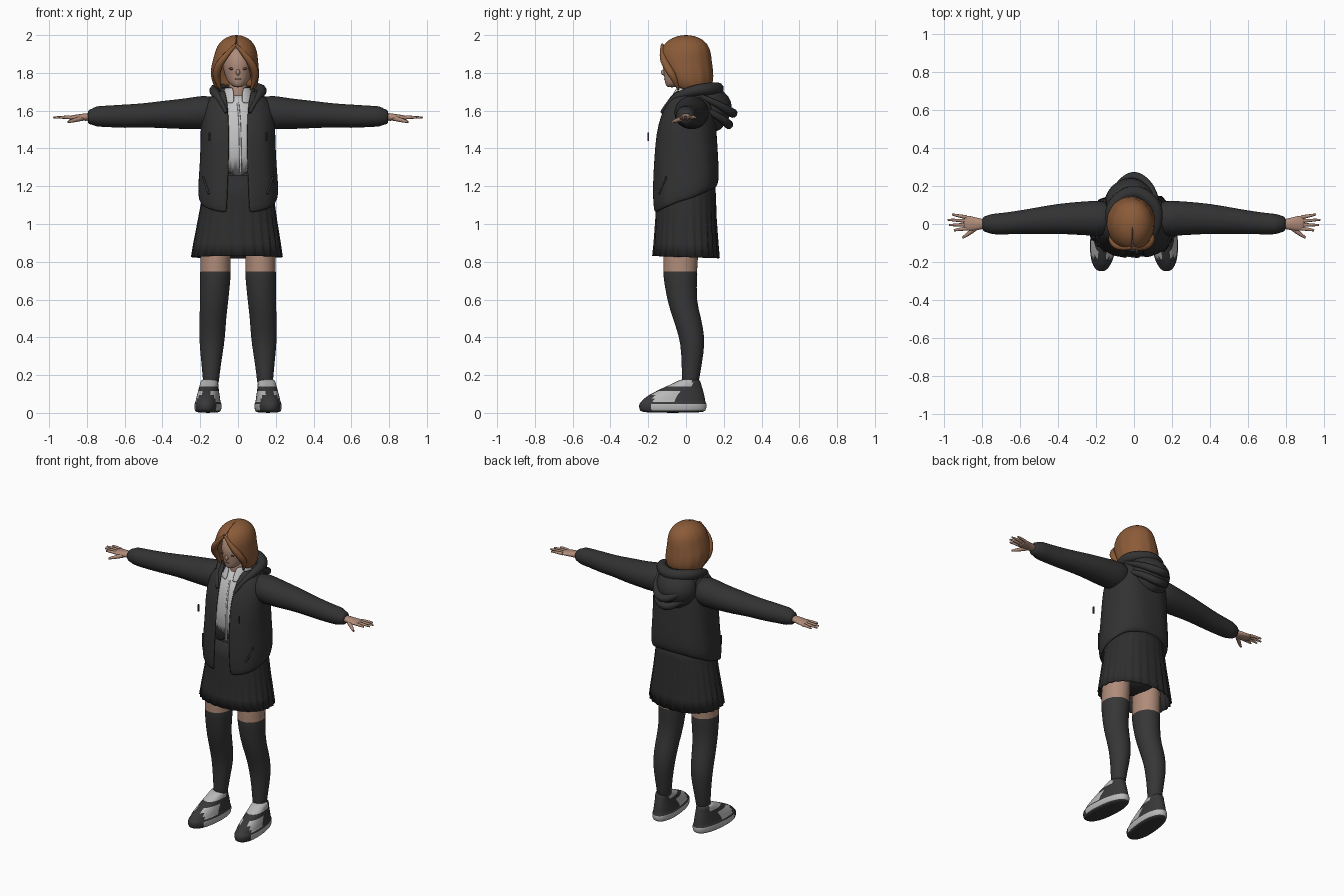
import bpy, bmesh
from math import sin, cos, radians, pi, copysign
from mathutils import Vector

cube = bpy.data.objects.get("Cube")
if cube:
    bpy.data.objects.remove(cube)


def material(name, *rgb):
    mat = bpy.data.materials.new(name)
    mat.use_nodes = True
    mat.diffuse_color = (*rgb, 1)
    bsdf = mat.node_tree.nodes["Principled BSDF"]
    bsdf.inputs["Base Color"].default_value = (*rgb, 1)
    bsdf.inputs["Roughness"].default_value = 0.9
    return mat


SKIN = material("skin", .43, .26, .19)
HAIR = material("brown_hair", .26, .105, .04)
JACKET = material("charcoal_jacket", .032, .032, .033)
SKIRT = material("black_skirt", .027, .027, .028)
SOCK = material("dark_stocking", .037, .037, .038)
SHIRT = material("white_shirt", .55, .55, .55)
SHOE_LIGHT = material("light_shoe", .48, .48, .48)
SHOE_DARK = material("dark_shoe", .04, .04, .042)
FEATURE = material("eye_brown", .13, .07, .05)


def finish(name, bm, mats, rule=None, subsurf=1, thickness=0):
    mesh = bpy.data.meshes.new(name)
    for face in bm.faces:
        face.smooth = True
        if rule:
            face.material_index = rule(face.calc_center_median())
    bm.to_mesh(mesh)
    bm.free()
    for mat in mats:
        mesh.materials.append(mat)
    obj = bpy.data.objects.new(name, mesh)
    bpy.context.collection.objects.link(obj)
    if thickness:
        solid = obj.modifiers.new("thickness", "SOLIDIFY")
        solid.thickness = thickness
    if subsurf:
        obj.modifiers.new("smooth", "SUBSURF").levels = subsurf
        obj.modifiers["smooth"].render_levels = subsurf
    return obj


def power(value, p):
    return copysign(abs(value) ** p, value)


def loft(name, rings, mats, n=28, side=1, along="z", p=1.0, cap=True,
         opened=False, wave=None, **extra):
    """Skin elliptical rings (x, y, z, radius, radius, front gap, tilt)."""
    bm = bmesh.new()
    rows = []
    for k, ring in enumerate(rings):
        x, y, z, a, b, gap, tilt = (*ring, 0, 0)[:7]
        row = []
        for j in range(n + opened):
            t = radians(gap - 90 + (360 - 2 * gap) * j / n)
            f = wave(t, k / (len(rings) - 1)) if wave else 1
            u, v = a * f * power(cos(t), p), b * f * power(sin(t), p)
            if along == "z":
                co = Vector((x + u, y + v, z + tilt * sin(t)))
            else:
                co = Vector((x, y + u, z + v))
            co.x *= side
            row.append(bm.verts.new(co))
        rows.append(row)
    for low, high in zip(rows, rows[1:]):
        for j in range(n):
            i = (j + 1) % len(low)
            bm.faces.new((low[j], low[i], high[i], high[j]))
    if cap:
        bm.faces.new(rows[-1])
        if not opened:
            bm.faces.new(rows[0][::-1])
    if not opened:
        bmesh.ops.recalc_face_normals(bm, faces=bm.faces)
    return finish(name, bm, mats, **extra)


def tube(name, points, radii, mat):
    curve = bpy.data.curves.new(name, "CURVE")
    curve.dimensions = "3D"
    curve.bevel_depth = 1
    curve.bevel_resolution = 3
    curve.resolution_u = 6
    curve.use_fill_caps = True
    spline = curve.splines.new("NURBS")
    spline.points.add(len(points) - 1)
    for point, co, r in zip(spline.points, points, radii):
        point.co = (*co, 1)
        point.radius = r
    spline.order_u = 3
    spline.use_endpoint_u = True
    curve.materials.append(mat)
    obj = bpy.data.objects.new(name, curve)
    bpy.context.collection.objects.link(obj)
    bpy.ops.object.select_all(action="DESELECT")
    obj.select_set(True)
    bpy.context.view_layer.objects.active = obj
    bpy.ops.object.convert(target="MESH")


def ball(name, loc, scale, mat):
    bm = bmesh.new()
    bmesh.ops.create_uvsphere(bm, u_segments=16, v_segments=10, radius=1)
    bmesh.ops.scale(bm, vec=scale, verts=bm.verts)
    bmesh.ops.translate(bm, vec=loc, verts=bm.verts)
    finish(name, bm, [mat], subsurf=0)


def mirrored(points):
    return points + [(-x, y, z) for x, y, z in points[-2::-1]]


# Head, neck and face
loft("head", [(0, -.075, 1.723, .018, .025), (0, -.06, 1.738, .043, .05),
              (0, -.035, 1.77, .065, .08), (0, -.02, 1.81, .076, .1),
              (0, -.02, 1.85, .083, .105), (0, -.01, 1.9, .08, .1),
              (0, 0, 1.94, .06, .08)], [SKIN])
loft("neck", [(0, .02, 1.62, .06, .06), (0, .01, 1.68, .05, .052),
              (0, .01, 1.79, .05, .055)], [SKIN])
ball("nose", (0, -.118, 1.803), (.011, .015, .016), SKIN)
ball("mouth", (0, -.112, 1.768), (.017, .004, .004), FEATURE)

# Hair: a shell parted over the face, with two swept front locks
loft("hair", [(-.012, .035, 1.715, .108, .1, 58, .015),
              (-.015, .015, 1.76, .126, .13, 46), (-.017, .005, 1.81, .129, .139, 40),
              (-.015, -.005, 1.86, .121, .141, 33), (-.01, -.005, 1.9, .114, .138, 20),
              (-.01, -.003, 1.94, .103, .125, 4), (-.008, 0, 1.975, .076, .094),
              (-.008, 0, 1.995, .04, .05), (-.008, 0, 2, .008, .01)],
     [HAIR], n=56, opened=True, thickness=.014,
     wave=lambda t, v: 1 + .012 * (1 - v) * sin(14 * t))
for s in (1, -1):
    shift = -.012
    tube("front_lock", [(shift, -.125, 1.95), (s * .055 + shift, -.128, 1.89),
                        (s * .097 + shift, -.1, 1.83), (s * .105 + shift, -.06, 1.77),
                        (s * .08 + shift, -.04, 1.71)],
         (.008, .017, .022, .02, .004), HAIR)
    ball("eye", (s * .034, -.111, 1.822), (.016, .004, .006), FEATURE)

# Shirt with button strip and collar
loft("shirt", [(0, 0, 1.25, .165, .15), (0, 0, 1.45, .165, .145),
               (0, 0, 1.57, .155, .125), (0, .01, 1.64, .115, .1),
               (0, .01, 1.69, .065, .07)], [SHIRT])
tube("button_strip", [(.015, -.146, 1.27), (.012, -.144, 1.45),
                      (.008, -.121, 1.57), (0, -.088, 1.64)], (.006,) * 4, SHIRT)
loft("shirt_collar", [(0, 0, 1.64, .1, .1, 12), (0, .005, 1.68, .085, .083, 14),
                      (0, .01, 1.725, .068, .066, 24)],
     [SHIRT], opened=True, cap=False, thickness=.006)

# Open jacket body, lower at the front than at the back
loft("jacket_body", [(0, -.01, 1.122, .203, .16, 13, .065),
                     (0, -.005, 1.145, .212, .172, 12, .06),
                     (0, -.003, 1.22, .212, .178, 11, .025), (0, 0, 1.35, .2, .172, 10),
                     (0, 0, 1.48, .198, .163, 10), (0, .01, 1.57, .195, .148, 11),
                     (0, .02, 1.64, .178, .13, 14), (0, .02, 1.685, .135, .108, 24),
                     (0, .025, 1.71, .1, .085, 42)],
     [JACKET], n=40, p=.82, opened=True, cap=False, thickness=.012,
     wave=lambda t, v: 1 + .008 * sin(9 * t + 7 * v))
loft("waist_band", [(0, 0, 1.1, .198, .158), (0, 0, 1.18, .195, .16)], [JACKET], p=.9)

# Lowered hood with its collar roll and folds
loft("hood", [(-.01, .1, 1.48, .05, .06), (-.01, .115, 1.52, .1, .09),
              (-.02, .125, 1.58, .135, .118), (-.02, .125, 1.65, .132, .122),
              (-.01, .105, 1.7, .115, .1), (0, .09, 1.73, .09, .07)],
     [JACKET], p=1.12)
tube("hood_collar", mirrored([(.062, -.13, 1.59), (.095, -.08, 1.66), (.128, .01, 1.7),
                              (.115, .11, 1.715), (0, .185, 1.715)]),
     (.008, .016, .026, .034, .036, .034, .026, .016, .008), JACKET)
for drop in (0, .06):
    tube("hood_fold", mirrored([(.125, .07, 1.68 - drop), (.115, .17, 1.635 - drop),
                                (0, .275 - drop / 2, 1.57 - drop)]),
         (.012, .02, .026, .02, .012), JACKET)

# Pleated skirt
PLEATS = 26
loft("skirt", [(0, 0, 1.26, .168, .152), (0, 0, 1.15, .188, .158),
               (-.003, 0, 1.02, .208, .162), (-.005, 0, .9, .228, .17),
               (-.006, 0, .825, .238, .176, 0, -.006)],
     [SKIRT], n=PLEATS * 5, p=.92, cap=False, thickness=.006, subsurf=0,
     wave=lambda t, v: 1 + .055 * v * ((t * PLEATS / (2 * pi)) % 1 - .5))
loft("hips", [(0, 0, .86, .06, .08), (0, 0, .92, .17, .12), (0, 0, 1.2, .15, .12)], [SKIRT])


def shoe_paint(c):
    if c.z < .014 or (c.y < -.19 and c.z < .05):
        return 1
    if c.z < .052 or (c.z > .142 and c.y < .03):
        return 0
    return 0 if -.17 < c.y < -.05 and .065 < c.z < .115 else 1


for s, word in ((1, "left"), (-1, "right")):
    # Sleeve, cuff and cord tip
    loft(word + "_sleeve", [(.1, .03, 1.59, .08, .08), (.18, .03, 1.592, .095, .092),
                            (.27, .03, 1.583, .088, .082), (.4, .028, 1.58, .08, .072),
                            (.5, .018, 1.575, .07, .064), (.6, .01, 1.57, .062, .062),
                            (.7, 0, 1.57, .056, .057), (.755, 0, 1.57, .054, .054),
                            (.77, 0, 1.568, .042, .042), (.8, 0, 1.566, .04, .038)],
         [JACKET], side=s, along="x", wave=lambda t, v: 1 + .02 * sin(30 * v + 2 * t))
    tube(word + "_cord_tip", [(s * .15, -.2, 1.44), (s * .15, -.2, 1.485)],
         (.005, .005), JACKET)
    tube(word + "_pocket_seam", [(s * .155, -.142, 1.16), (s * .185, -.105, 1.25)],
         (.006, .006), SKIRT)

    # Hand
    loft(word + "_palm", [(.78, 0, 1.566, .028, .024), (.825, 0, 1.566, .032, .018),
                          (.865, .004, 1.563, .042, .015), (.9, .006, 1.562, .04, .011)],
         [SKIN], n=16, side=s, along="x")
    for k, tip in enumerate((.945, .97, .978, .955)):
        y = -.024 + .02 * k
        tube(word + "_finger", [(s * .88, y, 1.563), (s * .925, y * 1.2, 1.567),
                                (s * tip, y * 1.4, 1.563)], (.01, .009, .005), SKIN)
    tube(word + "_thumb", [(s * .825, -.015, 1.56), (s * .865, -.05, 1.55),
                           (s * .9, -.072, 1.54)], (.014, .012, .006), SKIN)

    # Leg with long stocking
    loft(word + "_leg", [(.115, -.02, 1, .085, .1), (.12, -.03, .8, .08, .091),
                         (.12, -.03, .738, .08, .089), (.12, -.03, .733, .083, .092),
                         (.125, -.025, .6, .075, .077), (.134, .006, .5, .071, .076),
                         (.137, .032, .4, .069, .067), (.14, .035, .32, .06, .06),
                         (.143, .026, .2, .044, .047), (.143, .02, .13, .042, .045)],
         [SKIN, SOCK], side=s, rule=lambda c: int(c.z < .737))

    # Chunky shoe, toe turned slightly out
    shoe = loft(word + "_shoe", [(0, -.07, 0, .058, .16), (0, -.07, .012, .068, .176),
                                 (0, -.07, .03, .07, .18), (0, -.07, .05, .07, .18),
                                 (0, -.068, .056, .064, .172), (0, -.062, .075, .062, .163),
                                 (0, -.05, .095, .058, .147), (0, -.033, .115, .054, .125),
                                 (0, -.012, .14, .05, .096), (0, .01, .16, .047, .068),
                                 (0, .022, .18, .044, .052)],
                [SHOE_LIGHT, SHOE_DARK], n=36, p=.88, rule=shoe_paint)
    shoe.location.x = s * .153
    shoe.rotation_euler.z = s * radians(5)
